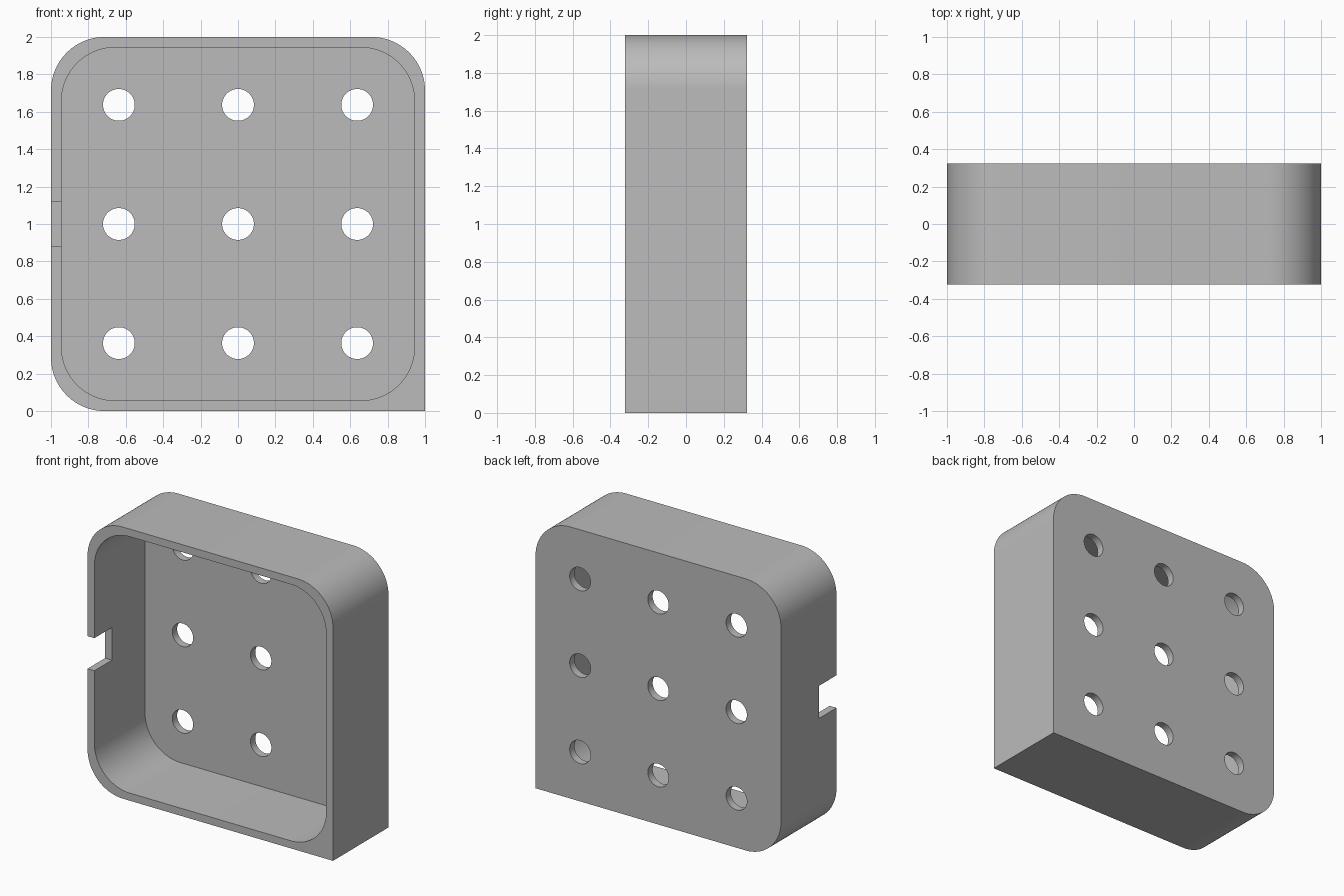
import bpy
import bmesh
from math import cos, sin, pi, radians

if "Cube" in bpy.data.objects:
    bpy.data.objects.remove(bpy.data.objects["Cube"], do_unlink=True)

DEPTH = 0.645          # overall front-to-back size
WALL = 0.056           # wall and back panel thickness
RADIUS = 0.287         # corner rounding, inside and outside
HOLE_RADIUS = 0.085
HOLE_PITCH = 0.637
FRONT, BACK = -DEPTH / 2, DEPTH / 2

grey = bpy.data.materials.new("plain grey")
grey.use_nodes = True
colour = (0.5, 0.5, 0.5, 1)
grey.diffuse_color = colour
grey.node_tree.nodes["Principled BSDF"].inputs["Base Color"].default_value = colour


def rounded_square(half, radius, square_corner=None, steps=24):
    """Outline in x and z about the centre; corners counted from upper +x."""
    points = []
    for corner in range(4):
        sx = 1 if corner in (0, 3) else -1
        sz = 1 if corner < 2 else -1
        if corner == square_corner:
            points.append((sx * half, sz * half))
            continue
        for i in range(steps + 1):
            a = (corner + i / steps) * pi / 2
            points.append((sx * (half - radius) + radius * cos(a),
                           sz * (half - radius) + radius * sin(a)))
    return points


def prism(name, outline, y0, y1, cx=0, cz=1):
    """Closed solid made by extruding an x-z outline along y."""
    bm = bmesh.new()
    face = bm.faces.new([bm.verts.new((cx + x, y0, cz + z)) for x, z in outline])
    extruded = bmesh.ops.extrude_face_region(bm, geom=[face])["geom"]
    verts = [v for v in extruded if isinstance(v, bmesh.types.BMVert)]
    bmesh.ops.translate(bm, verts=verts, vec=(0, y1 - y0, 0))
    bmesh.ops.recalc_face_normals(bm, faces=bm.faces)
    mesh = bpy.data.meshes.new(name)
    bm.to_mesh(mesh)
    bm.free()
    mesh.materials.append(grey)
    obj = bpy.data.objects.new(name, mesh)
    bpy.context.collection.objects.link(obj)
    return obj


def cut(target, cutter):
    """Subtract the cutter from the target, then discard the cutter."""
    mod = target.modifiers.new("cut", "BOOLEAN")
    mod.operation = "DIFFERENCE"
    mod.solver = "EXACT"
    mod.object = cutter
    bpy.context.view_layer.objects.active = target
    bpy.ops.object.modifier_apply(modifier=mod.name)
    bpy.data.objects.remove(cutter, do_unlink=True)


# Tray body: three rounded corners, lower +x corner left square
tray = prism("tray", rounded_square(1, RADIUS, square_corner=3), FRONT, BACK)

# Open front cavity
cut(tray, prism("cavity", rounded_square(1 - WALL, RADIUS), FRONT - 0.1, BACK - WALL))

# Three by three grid of holes through the back panel
circle = [(HOLE_RADIUS * cos(i * pi / 24), HOLE_RADIUS * sin(i * pi / 24))
          for i in range(48)]
for col in (-1, 0, 1):
    for row in (-1, 0, 1):
        cut(tray, prism("hole", circle, BACK - 0.2, BACK + 0.1,
                        col * HOLE_PITCH, 1 + row * HOLE_PITCH))

# Cable notch in the rim of the -x wall
notch = [(-0.1, -0.12), (0.1, -0.12), (0.1, 0.12), (-0.1, 0.12)]
cut(tray, prism("notch", notch, FRONT - 0.1, FRONT + 0.205, -1))

# Smooth curved walls with crisp edges
bpy.ops.object.select_all(action="DESELECT")
tray.select_set(True)
bpy.context.view_layer.objects.active = tray
bpy.ops.object.shade_smooth_by_angle(angle=radians(30))
